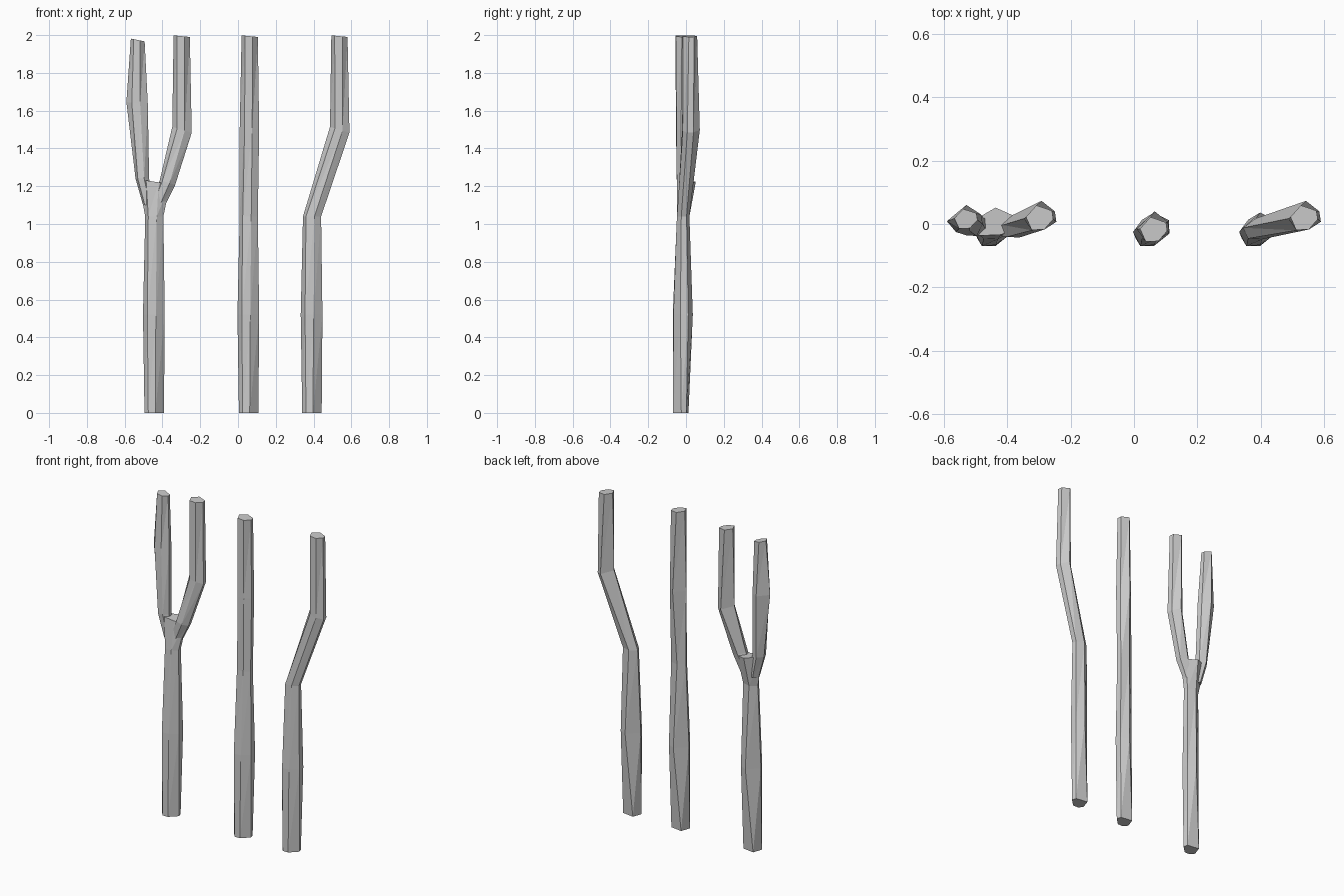
import bpy, bmesh

if "Cube" in bpy.data.objects:
    bpy.data.objects.remove(bpy.data.objects["Cube"])

# Six-sided hewn cross-sections, as offsets from the post's core
FOOT = [(-.05, -.045), (-.03, -.07), (.007, -.07), (.053, -.025), (.045, .002), (-.03, .013)]
BELLY = [(-.058, -.025), (-.035, -.07), (.01, -.066), (.057, -.03), (.055, .012), (.008, .036)]
WAIST = [(-.046, -.012), (-.03, -.046), (.015, -.048), (.05, -.025), (.046, .003), (-.005, .018)]
UPPER = [(-.048, -.01), (-.022, -.047), (.018, -.044), (.055, -.02), (.05, .013), (.008, .046)]
TIP = [(-.038, -.005), (-.02, -.046), (.02, -.044), (.048, -.012), (.044, .015), (-.005, .032)]


def post(name, rings):
    """Loft a capped post through rings of (section, x, y, z, scale_x, scale_y, tilt)."""
    bm = bmesh.new()
    loops = []
    for sec, x, y, z, sx, sy, tilt in rings:
        loops.append([bm.verts.new((x + px * sx, y + py * sy, z + px * sx * tilt))
                      for px, py in sec])
    for a, b in zip(loops, loops[1:]):
        for i in range(6):
            j = (i + 1) % 6
            bm.faces.new((a[i], a[j], b[j]))
            bm.faces.new((a[i], b[j], b[i]))
    bm.faces.new(loops[0][::-1])
    bm.faces.new(loops[-1])
    bmesh.ops.recalc_face_normals(bm, faces=bm.faces)
    me = bpy.data.meshes.new(name)
    bm.to_mesh(me)
    bm.free()
    ob = bpy.data.objects.new(name, me)
    bpy.context.collection.objects.link(ob)
    return ob


def trunk(x):
    return [(FOOT, x, 0, 0, 1, 1, 0), (BELLY, x, 0, .52, 1, 1, 0),
            (WAIST, x, 0, 1.04, 1, 1, 0)]


def bent_top(x):
    return [(UPPER, x, .027, 1.5, 1, 1, -.3), (TIP, x - .003, .027, 1.995, 1, 1, -.1)]


# Straight post
post("straight_post", trunk(.055) + [(UPPER, .057, -.006, 1.5, 1, 1, 0),
                                     (TIP, .057, -.01, 1.995, 1, 1, -.1)])

# Bent post
post("bent_post", trunk(.39) + bent_top(.535))

# Forked post: trunk flaring into the crotch
post("forked_trunk", trunk(-.445) + [(UPPER, -.45, .008, 1.225, 1.65, .95, -.15)])

# Right branch of the fork
post("right_branch", [(WAIST, -.43, .004, 1.09, .8, .8, 0),
                      (WAIST, -.375, .01, 1.22, .85, 1.1, -.3)] + bent_top(-.3))

# Left branch of the fork
post("left_branch", [(WAIST, -.475, .008, 1.1, .6, .8, 0),
                     (WAIST, -.508, .015, 1.24, .75, 1.1, 0),
                     (UPPER, -.538, .018, 1.64, 1.1, .92, -.1),
                     (TIP, -.535, .022, 1.975, .85, .8, -.2)])
